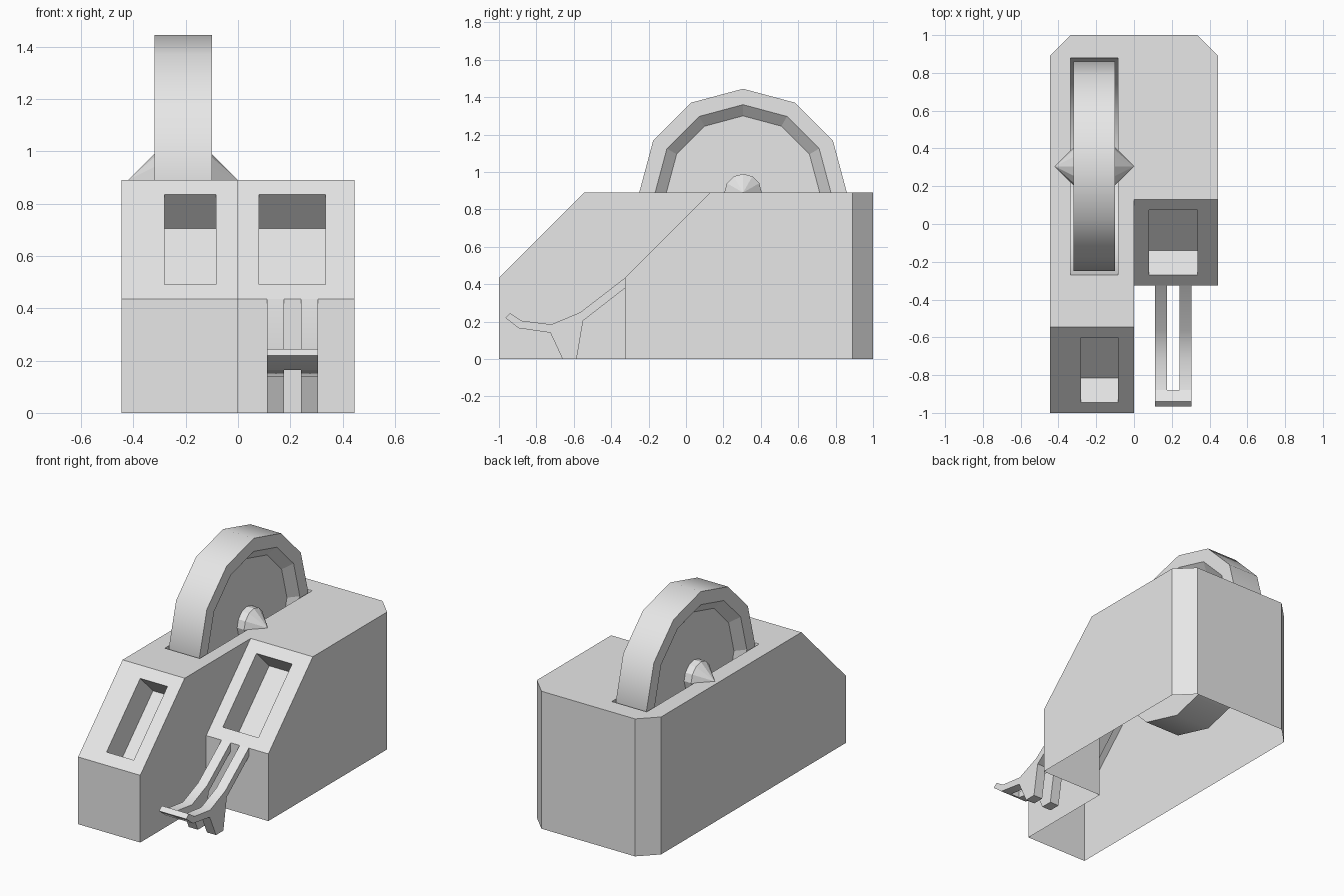
import bpy, bmesh, math
from mathutils import Vector

cube = bpy.data.objects.get("Cube")
if cube:
    bpy.data.objects.remove(cube)

grey = bpy.data.materials.new("light_grey")
grey.use_nodes = True
grey.diffuse_color = (0.8, 0.8, 0.8, 1)
grey.node_tree.nodes["Principled BSDF"].inputs["Base Color"].default_value = (0.8, 0.8, 0.8, 1)

HALF, TOP, NOSE = 0.445, 0.89, 0.435
AXLE = Vector((-0.21, 0.305, TOP))


def finish(name, bm):
    bmesh.ops.recalc_face_normals(bm, faces=bm.faces)
    mesh = bpy.data.meshes.new(name)
    bm.to_mesh(mesh)
    bm.free()
    mesh.materials.append(grey)
    obj = bpy.data.objects.new(name, mesh)
    bpy.context.collection.objects.link(obj)
    return obj


def prism(name, outline, x0, x1):
    """Extrude a side (y, z) outline from x0 to x1."""
    bm = bmesh.new()
    face = bm.faces.new([bm.verts.new((x0, y, z)) for y, z in outline])
    out = bmesh.ops.extrude_face_region(bm, geom=[face])
    moved = [g for g in out["geom"] if isinstance(g, bmesh.types.BMVert)]
    bmesh.ops.translate(bm, verts=moved, vec=(x1 - x0, 0, 0))
    return finish(name, bm)


def lathe(name, profile, sides=12):
    """Turn an (x, radius) profile around the wheel axle."""
    bm = bmesh.new()
    verts = [bm.verts.new(AXLE + Vector((x, 0, r))) for x, r in profile]
    edges = [bm.edges.new(pair) for pair in zip(verts, verts[1:])]
    bmesh.ops.spin(bm, geom=verts + edges, cent=AXLE, axis=(1, 0, 0),
                   angle=math.tau, steps=sides, use_merge=True)
    bmesh.ops.remove_doubles(bm, verts=bm.verts, dist=0.0001)
    return finish(name, bm)


def activate(obj):
    bpy.ops.object.select_all(action="DESELECT")
    obj.select_set(True)
    bpy.context.view_layer.objects.active = obj


def cut(target, cutter):
    cutter.hide_render = True
    mod = target.modifiers.new("cut", "BOOLEAN")
    mod.operation, mod.solver, mod.object = "DIFFERENCE", "EXACT", cutter
    activate(target)
    bpy.ops.object.modifier_apply(modifier=mod.name)
    bpy.data.objects.remove(cutter)


# Housing: long block with a sloped nose and chamfered rear corners
rise = TOP - NOSE
body = prism("housing", [(-1, 0), (-1, NOSE), (rise - 1, TOP), (1, TOP), (1, 0)], -HALF, HALF)
bm = bmesh.new()
bm.from_mesh(body.data)
rear = [e for e in bm.edges if all(v.co.y > 0.99 for v in e.verts)
        and abs(e.verts[0].co.x - e.verts[1].co.x) < 0.01]
bmesh.ops.bevel(bm, geom=rear, offset=0.11, segments=1, affect="EDGES")
bm.to_mesh(body.data)
bm.free()

# Shorter left half
step = -0.325
cut(body, prism("step_cutter", [(-2, -1), (step, -1), (step, NOSE), (step + 1, NOSE + 1),
                                (-2, NOSE + 1)], 0, 1))

# Wheel well
well = [(AXLE.y + 0.575 * math.cos(a), AXLE.z + 0.575 * math.sin(a))
        for a in (i * math.tau / 12 for i in range(12))]
cut(body, prism("well_cutter", well, -0.335, -0.085))

# Deep pockets square to each sloped nose
for front, x0, x1 in ((-1, -0.28, -0.085), (step, 0.08, 0.335)):
    low, high, deep, out = 0.055, 0.4, 0.13, 0.1
    pocket = [(front + s + d, NOSE + s - d)
              for s, d in ((low, -out), (high, -out), (high, deep), (low, deep))]
    cut(body, prism("pocket_cutter", pocket, x0, x1))

# The housing is an open shell underneath
bm = bmesh.new()
bm.from_mesh(body.data)
bottom = [f for f in bm.faces if all(v.co.z < 0.001 for v in f.verts)]
bmesh.ops.delete(bm, geom=bottom, context="FACES")
bm.to_mesh(body.data)
bm.free()
activate(body)
bpy.ops.object.shade_smooth_by_angle(angle=math.radians(35))

# Wheel with dished sides and a smooth tread
side = [(0.06, 0), (0.06, 0.41), (0.11, 0.47), (0.11, 0.555)]
wheel = lathe("wheel", side + [(-x, r) for x, r in reversed(side)])
for p in wheel.data.polygons:
    p.use_smooth = abs(p.normal.x) < 0.1

# Pointed axle caps
for name, s in (("left_axle_cap", 1), ("right_axle_cap", -1)):
    lathe(name, [(s * 0.05, 0), (s * 0.05, 0.1), (s * 0.11, 0.1), (s * 0.21, 0)])

# Forked chute: two rails, a joining tip and two feet
top = [(step, NOSE), (-0.565, 0.25), (-0.72, 0.185), (-0.88, 0.205)]
under = [(-0.88, 0.163), (-0.72, 0.14), (-0.55, 0.205), (step, 0.38)]
tip = [(-0.88, 0.205), (-0.94, 0.245), (-0.965, 0.22), (-0.895, 0.165), (-0.88, 0.163)]
foot = [(-0.725, 0.14), (-0.66, 0), (-0.585, 0), (-0.55, 0.205), (-0.64, 0.18)]
parts = [prism("chute_tip", tip, 0.11, 0.305)]
for name, x0, x1 in (("right", 0.11, 0.175), ("left", 0.24, 0.305)):
    parts.append(prism(name + "_chute_rail", top + under, x0, x1))
    prism(name + "_chute_foot", foot, x0, x1)
for part in parts:
    activate(part)
    bpy.ops.object.shade_smooth_by_angle(angle=math.radians(50))
